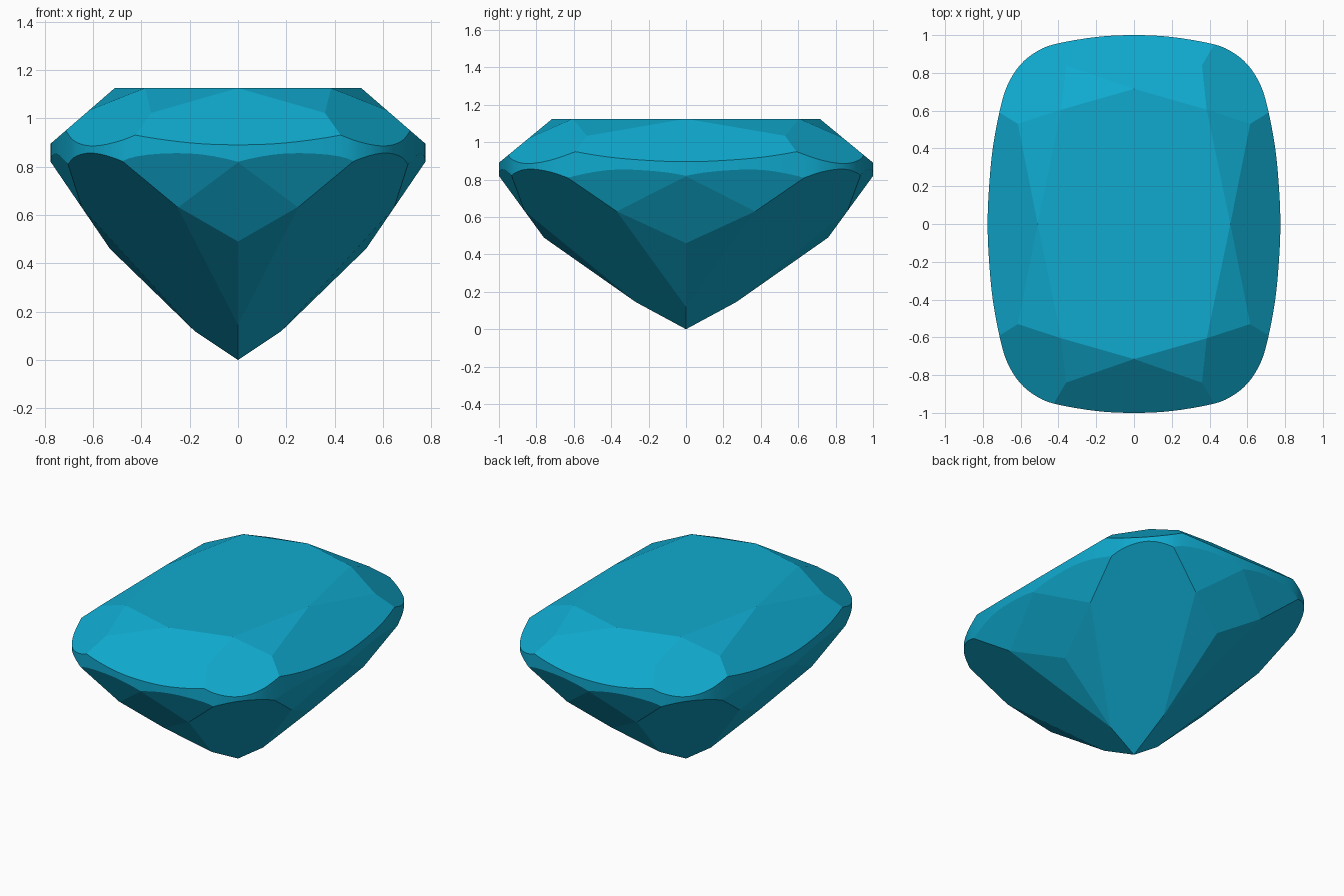
import bpy, bmesh
from mathutils import Vector
from mathutils.geometry import interpolate_bezier

if "Cube" in bpy.data.objects:
    bpy.data.objects.remove(bpy.data.objects["Cube"])

# Cushion-shaped girdle outline, one quadrant, then mirrored all round
quarter = [(.775, 0), (.767, .2), (.745, .42), (.70, .645), (.66, .755),
           (.60, .845), (.52, .91), (.42, .952), (.2, .99), (0, 1)]
half = quarter + [(-x, y) for x, y in quarter[-2::-1]]
ring = [Vector(p) for p in half + [(-x, -y) for x, y in half[1:-1]]]
n = len(ring)
outline = []
for i in range(n):
    a, b, c, d = (ring[(i + k) % n] for k in (-1, 0, 1, 2))
    outline += interpolate_bezier(b, b + (c - a) / 6, c - (d - b) / 6, c, 5)[:-1]

# Rough prism that the facets are ground from
bm = bmesh.new()
base = bm.faces.new([bm.verts.new((p.x, p.y, -.2)) for p in outline])
ext = bmesh.ops.extrude_face_region(bm, geom=[base])
top = [v for v in ext["geom"] if isinstance(v, bmesh.types.BMVert)]
bmesh.ops.translate(bm, verts=top, vec=(0, 0, 1.325))
bmesh.ops.recalc_face_normals(bm, faces=bm.faces)


def grind(p, q, r):
    """Cut away everything outside the plane through three points."""
    p, q, r = Vector(p), Vector(q), Vector(r)
    no = (q - p).cross(r - p).normalized()
    if no.dot(p - Vector((0, 0, .87))) < 0:
        no.negate()
    res = bmesh.ops.bisect_plane(bm, geom=bm.verts[:] + bm.edges[:] + bm.faces[:],
                                 dist=1e-5, plane_co=p, plane_no=no, clear_outer=True)
    edges = [e for e in res["geom_cut"]
             if isinstance(e, bmesh.types.BMEdge) and e.is_boundary]
    if edges:
        bmesh.ops.edgeloop_fill(bm, edges=edges)


H = 1.125
# Facets crossing the y axis (ends) and the x axis (sides)
end_facets = [((0, .715, H), (.36, .84, 1.022), (-.36, .84, 1.022)),
              ((0, .76, .49), (.25, .862, .63), (-.25, .862, .63))]
side_facets = [((.51, 0, H), (.615, .53, 1.034), (.615, -.53, 1.034)),
               ((.53, 0, .46), (.646, .37, .63), (.646, -.37, .63))]
# Facets repeated in all four quadrants
quad_facets = [
    ((.385, .605, H), (.36, .84, 1.022), (.615, .53, 1.034)),      # crown corner
    ((0, .715, H), (.385, .605, H), (.36, .84, 1.022)),            # end star
    ((.51, 0, H), (.385, .605, H), (.615, .53, 1.034)),            # side star
    ((0, 0, 0), (.25, .862, .632), (.646, .37, .63)),              # pavilion corner
    ((0, .27, .146), (0, .76, .49), (.25, .862, .632)),            # end lower
    ((.18, 0, .12), (.53, 0, .46), (.646, .37, .63)),              # side lower
    ((0, 1, .82), (.25, .862, .63), (.42, .94, .82)),              # end girdle
    ((.775, 0, .82), (.646, .37, .63), (.70, .62, .80)),           # side girdle
]
for sx in (1, -1):
    for sy in (1, -1):
        for f in quad_facets:
            grind(*[(sx * x, sy * y, z) for x, y, z in f])
for s in (1, -1):
    for f in end_facets + side_facets:
        grind(*[(s * x, s * y, z) for x, y, z in f])

bmesh.ops.remove_doubles(bm, verts=bm.verts, dist=1e-4)
bmesh.ops.recalc_face_normals(bm, faces=bm.faces)
# Only the girdle band is smooth; facets stay flat
for f in bm.faces:
    f.smooth = abs(f.normal.z) < .01

mesh = bpy.data.meshes.new("gemstone")
bm.to_mesh(mesh)
bm.free()
gem = bpy.data.objects.new("gemstone", mesh)
bpy.context.collection.objects.link(gem)
mat = bpy.data.materials.new("blue_gem")
mat.diffuse_color = (.005, .40, .62, 1)
mat.use_nodes = True
mat.node_tree.nodes["Principled BSDF"].inputs["Base Color"].default_value = mat.diffuse_color
mesh.materials.append(mat)
